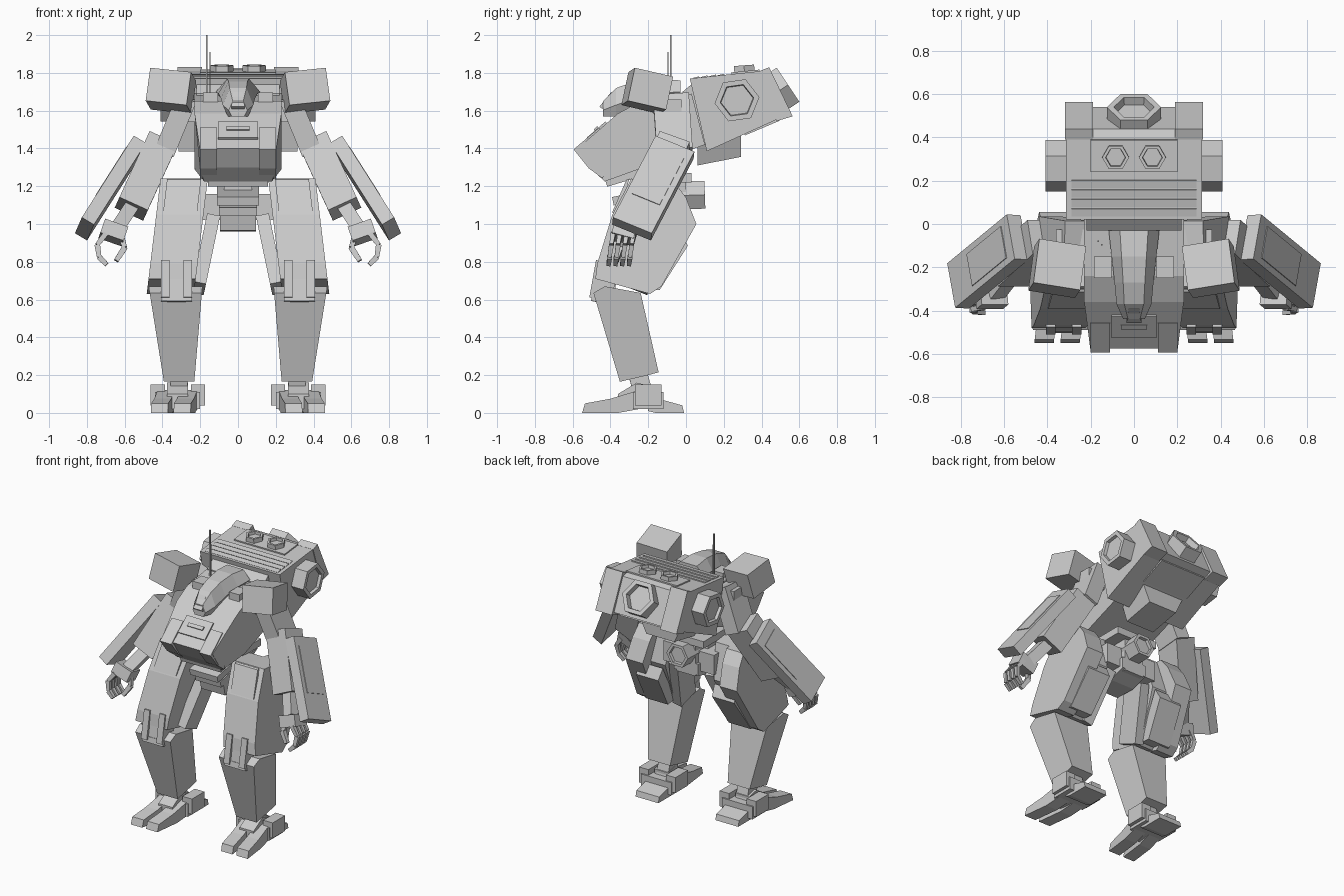
import bpy, bmesh, math
from mathutils import Vector as V, Euler

if "Cube" in bpy.data.objects:
    bpy.data.objects.remove(bpy.data.objects["Cube"])


def mesh(name, verts, faces, mirror=False):
    me = bpy.data.meshes.new(name)
    me.from_pydata([tuple(v) for v in verts], [], faces)
    bm = bmesh.new()
    bm.from_mesh(me)
    bmesh.ops.recalc_face_normals(bm, faces=bm.faces)
    bm.to_mesh(me)
    bm.free()
    ob = bpy.data.objects.new(name, me)
    bpy.context.collection.objects.link(ob)
    if mirror:
        ob.modifiers.new("Mirror", "MIRROR").use_mirror_merge = False
    return ob


def loft(name, rings, mirror=False):
    n = len(rings[0])
    faces = [[k * n + i, k * n + (i + 1) % n, (k + 1) * n + (i + 1) % n, (k + 1) * n + i]
             for k in range(len(rings) - 1) for i in range(n)]
    faces += [list(range(n)), list(range((len(rings) - 1) * n, len(rings) * n))]
    return mesh(name, [p for r in rings for p in r], faces, mirror)


def prism(name, prof, x0, x1, mirror=False, xf=lambda x, y, z: x):
    """Side profile (y, z) pulled along x; xf shears or tapers x."""
    return loft(name, [[(xf(x, y, z), y, z) for y, z in prof] for x in (x0, x1)], mirror)


def obox(name, c, size, ldir=(0, 0, 1), wdir=(0, 1, 0), mirror=False, taper=1.0):
    """Box: size = (thickness, width along wdir, length along ldir)."""
    l = V(ldir).normalized()
    w = V(wdir)
    w = (w - l * w.dot(l)).normalized()
    t = w.cross(l)
    rings = []
    for s, k in ((-.5, 1), (.5, taper)):
        rings.append([V(c) + l * s * size[2] + t * a * size[0] * k + w * b * size[1] * k
                      for a, b in ((-.5, -.5), (.5, -.5), (.5, .5), (-.5, .5))])
    return loft(name, rings, mirror)


def beam(name, p0, p1, t, w, wdir=(0, 1, 0), mirror=False, taper=1.0):
    p0, p1 = V(p0), V(p1)
    return obox(name, (p0 + p1) / 2, (t, w, (p1 - p0).length), p1 - p0, wdir, mirror, taper)


def hexcap(name, p0, p1, r, u, mirror=False, rim=.75, depth=.02):
    """Six sided drum with a sunken end; u points to one corner."""
    p0, p1 = V(p0), V(p1)
    a = (p1 - p0).normalized()
    u = V(u)
    u = (u - a * u.dot(a)).normalized()
    w = a.cross(u)
    rings = [[c + (u * math.cos(i * math.pi / 3) + w * math.sin(i * math.pi / 3)) * q for i in range(6)]
             for c, q in ((p0, r), (p1, r), (p1, r * rim), (p1 - a * depth, r * rim * .95))]
    return loft(name, rings, mirror)


# Engine pack on the back
prism("engine_pack", [(.02, 1.77), (.40, 1.81), (.44, 1.80), (.54, 1.58), (.11, 1.385)], -.315, .315)
prism("pack_rear_post", [(.39, 1.81), (.44, 1.83), (.565, 1.57), (.48, 1.545)], .19, .32, True)
prism("pack_front_collar", [(-.03, 1.69), (.03, 1.74), (.11, 1.42), (0, 1.40)], -.22, .22)
hexcap("side_intake", (.30, .27, 1.655), (.41, .27, 1.655), .12, (0, 1, .14), True)
hexcap("rear_exhaust", (0, .44, 1.67), (0, .54, 1.737), .125, (1, 0, 0), depth=.04)
obox("top_plate", (0, .315, 1.80), (.15, .40, .02), (0, -.1, 1), (1, 0, 0))
hexcap("top_vent", (.085, .31, 1.80), (.085, .307, 1.84), .062, (1, 0, 0), True)
for i in range(4):
    y = .055 + i * .044
    obox("cooling_slat", (0, y, 1.767 + i * .0045), (.035, .58, .022), (0, -.25, 1), (1, 0, 0))
prism("pack_underside_tank", [(.06, 1.47), (.29, 1.48), (.29, 1.355), (.06, 1.31)], -.13, .13,
      xf=lambda x, y, z: x * (1.3 if z > 1.4 else .85))
obox("underside_panel", (0, .40, 1.517), (.02, .36, .2), (0, .45, .19), (1, 0, 0))


# Cockpit torso
def torso_x(x, y, z):
    return x * (.88 if y < -.5 else .78 if z < 1.26 else 1.0)


prism("cockpit_hull", [(-.575, 1.40), (-.36, 1.585), (-.24, 1.65), (.03, 1.69), (.10, 1.42),
                       (-.25, 1.29), (-.43, 1.225), (-.51, 1.30)], -.23, .23, xf=torso_x)
prism("nose_cheek", [(-.595, 1.395), (-.46, 1.51), (-.40, 1.40), (-.44, 1.24), (-.515, 1.295)], .11, .2, True)
obox("hatch_plate", (0, -.47, 1.492), (.02, .21, .13), (0, .215, .185), (1, 0, 0))
obox("hatch_handle", (0, -.475, 1.505), (.012, .12, .025), (0, .215, .185), (1, 0, 0))
obox("chin_vent", (0, -.33, 1.255), (.2, .32, .06), (0, -.3, 1), (1, 0, 0))
obox("deck_block", (.145, -.2, 1.67), (.08, .1, .05), mirror=True)

# Canopy hump, lofted front to back
rings = []
for y, zt, dz, s in ((-.44, 1.65, .08, .55), (-.37, 1.72, .15, .9), (-.27, 1.755, .15, 1.0),
                     (-.15, 1.77, .13, 1.15), (-.03, 1.76, .1, 1.3)):
    rings.append([(-.05 * s, y, zt), (.05 * s, y, zt), (.09 * s, y, zt - dz * .6), (.06 * s, y, zt - dz),
                  (-.06 * s, y, zt - dz), (-.09 * s, y, zt - dz * .6)])
loft("canopy_hump", rings)
obox("canopy_window", (0, -.42, 1.655), (.02, .07, .1), (0, .75, 1), (1, 0, 0), taper=.7)

# Antennas
beam("long_antenna", (-.165, -.08, 1.6), (-.165, -.08, 2.0), .008, .008)
beam("short_antenna", (-.148, -.095, 1.6), (-.148, -.095, 1.91), .007, .007)

# Waist and pelvis
obox("waist_ring", (0, -.13, 1.245), (.32, .32, .05))
obox("waist_core", (0, -.10, 1.13), (.15, .2, .28))
obox("belly_slab_top", (0, -.24, 1.15), (.22, .30, .045), (0, -.2, 1))
obox("belly_slab_middle", (0, -.21, 1.09), (.20, .26, .045), (0, -.2, 1))
prism("pelvis_keel", [(-.30, 1.05), (0, 1.08), (.0, 1.0), (-.12, .96), (-.28, .965)], -.095, .095)
hexcap("pelvis_rear_drum", (0, -.05, 1.15), (0, .10, 1.155), .085, (1, 0, 0))
obox("pelvis_yoke", (0, -.1, 1.09), (.34, .13, .1))

# Shoulders and upper arms
e = Euler([math.radians(a) for a in (-13, -6, 9)]).to_matrix()
obox("shoulder_pod", (.355, -.205, 1.705), (.22, .21, .18), e @ V((0, 0, 1)), e @ V((0, 1, 0)), True)
beam("shoulder_axle", (.15, -.09, 1.60), (.36, -.09, 1.6), .12, .13, mirror=True)
beam("upper_arm", (.27, -.08, 1.67), (.39, -.06, 1.38), .11, .19, mirror=True)

# Forearms
L, W = V((.28, -.23, -.44)), V((.04, .21, -.09))
N = W.cross(L).normalized() * -1
shield = V((.725, -.17, 1.22)) - N * .058
obox("forearm_shield", shield, (.075, .225, .56), L, W, True)
obox("forearm_shield_panel", shield + N * .035 - L * .1, (.014, .16, .32), L, W, True)
beam("forearm_core", (.405, -.06, 1.43), (.565, -.21, 1.08), .165, .17, W, True)
beam("wrist", (.56, -.20, 1.10), (.645, -.31, .97), .075, .09, mirror=True)

# Hands
obox("palm", (.66, -.325, .955), (.13, .12, .08), (.35, -.3, -1), mirror=True)
for i in range(4):
    y = -.385 + i * .036
    path = [(.70, y, .95), (.745, y - .01, .89), (.735, y - .02, .825), (.695, y - .025, .785)]
    for k in range(3):
        beam("finger_segment", path[k], path[k + 1], .03, .026, mirror=True, taper=.8)
thumb = [(.62, -.33, .94), (.60, -.35, .875), (.645, -.37, .805)]
for k in range(2):
    beam("thumb_segment", thumb[k], thumb[k + 1], .032, .032, mirror=True, taper=.8)


# Thighs, splayed outwards towards the knee
def thigh_x(x, y, z):
    return x + .285 + (1.24 - z) * .12


prism("thigh_outer_shell", [(-.29, 1.24), (-.06, 1.22), (.0, 1.14), (.055, 1.0), (-.13, .67), (-.19, .63),
                            (-.48, .71), (-.47, .79), (-.39, 1.05)], -.01, .125, True, thigh_x)
prism("thigh_inner_shell", [(-.29, 1.24), (-.10, 1.22), (-.04, .98), (-.19, .68), (-.23, .645),
                            (-.48, .71), (-.47, .79), (-.39, 1.05)], -.125, 0, True, thigh_x)
prism("thigh_rear_plate", [(-.03, .96), (.01, .885), (-.14, .65), (-.22, .66)], -.115, .06, True, thigh_x)
prism("thigh_front_panel", [(-.315, 1.235), (-.30, 1.24), (-.35, 1.06), (-.392, 1.06)], -.09, .09, True, thigh_x)
beam("thigh_inner_strut", (.135, -.13, 1.02), (.21, -.28, .66), .07, .16, mirror=True)
beam("hip_axle", (.08, -.1, 1.09), (.2, -.1, 1.09), .14, .14, mirror=True)

# Knees
K, KW = (0, -.18, -1), (0, 1, 0)
obox("knee_core", (.325, -.425, .69), (.10, .11, .22), K, KW, True)
for x in (.265, .385):
    obox("knee_fork", (x, -.435, .70), (.045, .12, .2), K, KW, True)
obox("knee_bar", (.325, -.455, .605), (.165, .09, .04), K, KW, True)


# Shins, tapering to the ankle
def shin_x(x, y, z):
    t = (.65 - z) / .48
    return .33 - .018 * t + x * (1 - .42 * t)


prism("shin", [(-.49, .635), (-.43, .67), (-.24, .635), (-.145, .215), (-.20, .2), (-.35, .165)], -.14, .14, True, shin_x)
beam("ankle_strut", (.31, -.27, .26), (.315, -.22, .08), .09, .10, mirror=True)

# Feet
obox("ankle_guard", (.425, -.20, .095), (.075, .14, .11), mirror=True)
obox("ankle_guard_inner", (.212, -.20, .095), (.075, .14, .11), mirror=True)
obox("ankle_base", (.32, -.20, .065), (.24, .16, .09), mirror=True)
prism("foot_instep", [(-.36, .02), (-.36, .10), (-.26, .16), (-.18, .14), (-.18, .02)], .265, .375, True)
for x in (.260, .380):
    prism("toe", [(-.55, 0), (-.535, .05), (-.40, .075), (-.25, .12), (-.25, .02), (-.36, 0)],
          x - .045, x + .045, True, lambda x, y, z: x - (y + .25) * .12)
prism("heel", [(-.2, .01), (-.16, 0), (-.01, 0), (-.02, .04), (-.13, .07), (-.2, .08)], .225, .405, True)
